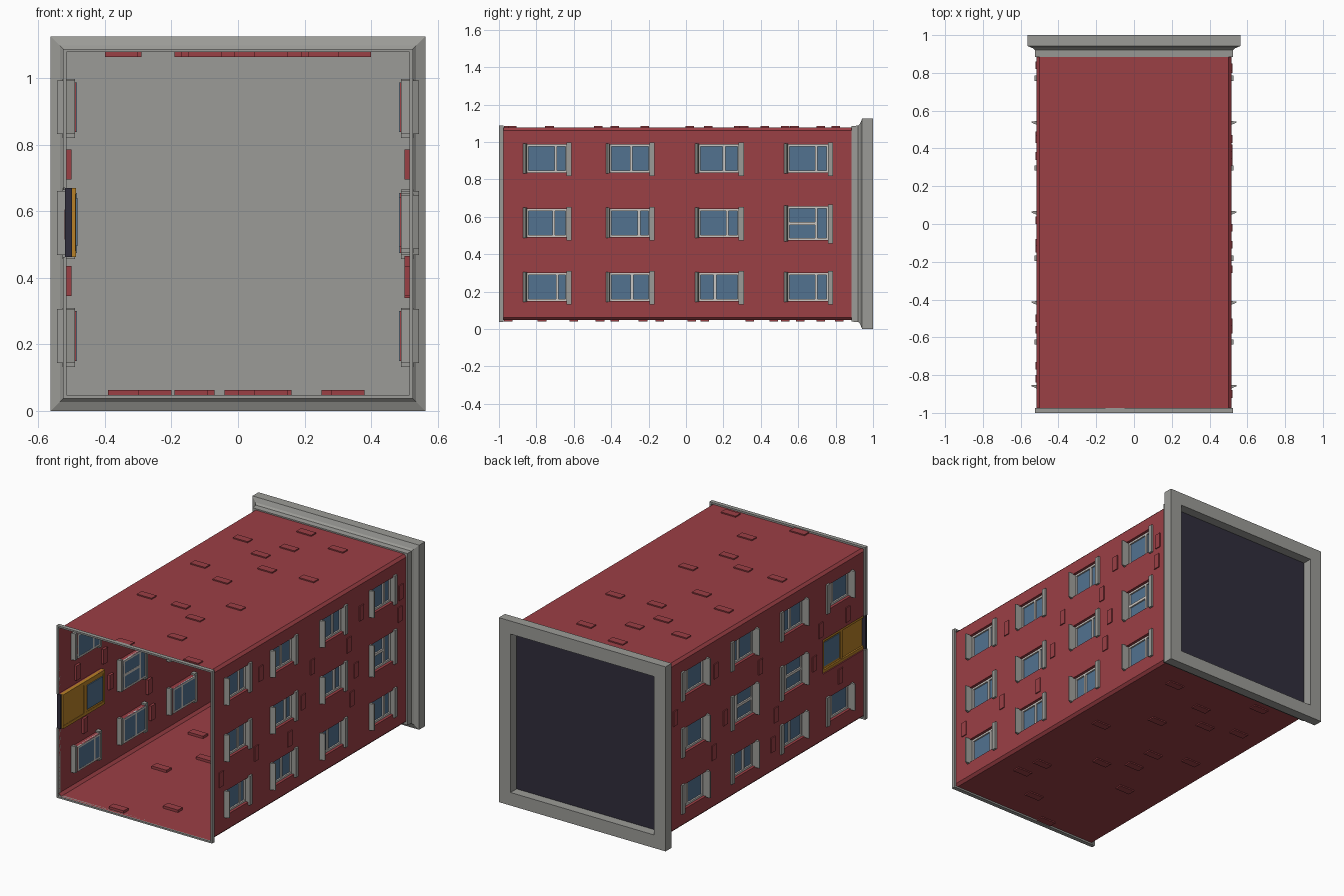
import bpy, bmesh
from mathutils import Vector

if "Cube" in bpy.data.objects:
    bpy.data.objects.remove(bpy.data.objects["Cube"])

CZ = 0.5625      # centre height of the building lying on its side
H = 0.515        # half width of the walls


def material(name, rgb):
    m = bpy.data.materials.new(name)
    m.diffuse_color = (*rgb, 1)
    m.use_nodes = True
    m.node_tree.nodes["Principled BSDF"].inputs["Base Color"].default_value = m.diffuse_color
    return m


RED = material("red brick", (0.33, 0.05, 0.06))
GREY = material("grey stone", (0.33, 0.33, 0.31))
DARK = material("dark roof", (0.03, 0.027, 0.045))
GLASS = material("blue glass", (0.085, 0.17, 0.28))
PALE = material("pale frame", (0.60, 0.57, 0.54))
WOOD = material("brown door", (0.48, 0.22, 0.02))


def finish(bm, name, mats):
    me = bpy.data.meshes.new(name)
    bm.to_mesh(me)
    bm.free()
    for m in mats:
        me.materials.append(m)
    ob = bpy.data.objects.new(name, me)
    bpy.context.collection.objects.link(ob)
    return ob


def box(bm, a, b):
    """Axis aligned box between two corners."""
    r = bmesh.ops.create_cube(bm, size=1)
    for v in r["verts"]:
        v.co = Vector([(p + q) / 2 + c * abs(q - p) for p, q, c in zip(a, b, v.co)])


def quad(bm, pts):
    vs = [bm.verts.new(p) for p in pts]
    return bm.faces.new(vs)


# Window layout: floors along y, columns along z
FLOORS = [-0.853, -0.41, 0.067, 0.543]
ROWS = [(0.15, 0.30), (0.492, 0.643), (0.837, 0.987)]
BIG = (0.475, 0.655)
Y0, Y1, WIN = -0.99, 0.89, 0.22
YCUT = [Y0, -0.52, -0.06, 0.42, Y1]
E = H - 0.015
ZCUT = [CZ - E, 0.39, 0.74, CZ + E]
MULL = {0: (0.75, 0.55, 0.4, 0.7), 1: (0.66, 0.72, 0.7, 0.7), 2: (0.71, 0.53, 0.62, 0.7)}
DOOR = (Y0, -0.585, 0.462, 0.67)


def is_big(s, f, r):
    return r == 1 and (f == 3 if s > 0 else f in (1, 2))


def opening(s, f, r):
    if s < 0 and f == 0 and r == 1:
        return DOOR
    z = BIG if is_big(s, f, r) else ROWS[r]
    return (FLOORS[f], FLOORS[f] + WIN, *z)


def ring(y0, y1, z0, z1):
    return [(y0, z0), (y1, z0), (y1, z1), (y0, z1)]


# Brick shell: open tube with recessed window openings in both sides
bm = bmesh.new()
for s in (1, -1):
    for f in range(4):
        for r in range(3):
            hole = ring(*opening(s, f, r))
            cell = ring(YCUT[f], YCUT[f + 1], ZCUT[r], ZCUT[r + 1])
            for i in range(4):
                j = (i + 1) % 4
                if not (hole[i][0] == hole[j][0] == Y0):
                    quad(bm, [(s * H, *cell[i]), (s * H, *cell[j]), (s * H, *hole[j]), (s * H, *hole[i])])
                    quad(bm, [(s * H, *hole[i]), (s * H, *hole[j]), (s * 0.487, *hole[j]), (s * 0.487, *hole[i])])
    quad(bm, [(-E, Y0, CZ + s * H), (E, Y0, CZ + s * H), (E, Y1, CZ + s * H), (-E, Y1, CZ + s * H)])
    for t in (1, -1):   # chamfered corners
        quad(bm, [(t * E, Y0, CZ + s * H), (t * H, Y0, CZ + s * E),
                  (t * H, Y1, CZ + s * E), (t * E, Y1, CZ + s * H)])
bmesh.ops.remove_doubles(bm, verts=bm.verts, dist=0.0005)
bmesh.ops.recalc_face_normals(bm, faces=bm.faces)
finish(bm, "brick_walls", [RED])

# Roof cornice: square profile swept through widths, dark recessed roof
prof = [(0.523, 0.885), (0.525, 0.92), (0.535, 0.93), (0.5625, 0.942),
        (0.5625, 1.0), (0.483, 1.0), (0.483, 0.942)]
bm = bmesh.new()
loops = [[bm.verts.new((x * w, y, CZ + z * w)) for x, z in ((-1, -1), (1, -1), (1, 1), (-1, 1))]
         for w, y in prof]
for a, b in zip(loops, loops[1:]):
    for i in range(4):
        j = (i + 1) % 4
        bm.faces.new((a[i], a[j], b[j], b[i]))
bm.faces.new(loops[0])
bm.faces.new(loops[-1]).material_index = 1
bmesh.ops.recalc_face_normals(bm, faces=bm.faces)
finish(bm, "roof_cornice", [GREY, DARK])

# Base trim, left open at the door
bm = bmesh.new()
O = 0.525
for s in (1, -1):
    box(bm, (-O, -1, CZ + s * H), (O, -0.975, CZ + s * O))
box(bm, (H, -1, CZ - H), (O, -0.975, CZ + H))
box(bm, (-O, -1, CZ - H), (-H, -0.975, DOOR[2]))
box(bm, (-O, -1, DOOR[3]), (-H, -0.975, CZ + H))
finish(bm, "base_trim", [GREY])


def window(s, f, r):
    """Pale frame, glass, lintel and tapered sill for one opening."""
    y0, y1, z0, z1 = opening(s, f, r)
    tag = f"{'right' if s > 0 else 'left'}_{f + 1}_{r + 1}"
    bm = bmesh.new()
    box(bm, (s * 0.485, y0, z0), (s * 0.489, y1, z1))
    finish(bm, "glass_" + tag, [GLASS])
    bm = bmesh.new()
    a, b, t = s * 0.484, s * 0.498, 0.011
    for z in (z0, z1 - t):
        box(bm, (a, y0, z), (b, y1, z + t))
    for y in (y0, y1 - t):
        box(bm, (a, y, z0), (b, y + t, z1))
    m = y0 + WIN * MULL[r][f]
    box(bm, (a, m - 0.007, z0), (b, m + 0.007, z1))
    if is_big(s, f, r):
        zc = (z0 + z1) / 2
        box(bm, (a, y0, zc - 0.008), (b, m, zc + 0.008))
    finish(bm, "frame_" + tag, [PALE])
    bm = bmesh.new()
    box(bm, (s * 0.49, y1 - 0.005, z0 - 0.018), (s * 0.527, y1 + 0.022, z1 + 0.01))
    sill = [(0.49, y0 - 0.012), (0.515, y0 - 0.018), (0.543, y0 - 0.006), (0.543, y0), (0.49, y0 + 0.003)]
    face = bm.faces.new([bm.verts.new((s * x, y, z0 - 0.006)) for x, y in sill])
    ext = bmesh.ops.extrude_face_region(bm, geom=[face])
    for v in ext["geom"]:
        if isinstance(v, bmesh.types.BMVert):
            v.co.z = z1 + 0.006
    bmesh.ops.recalc_face_normals(bm, faces=bm.faces)
    finish(bm, "stone_trim_" + tag, [GREY])


for s in (1, -1):
    for f in range(4):
        for r in range(3):
            if opening(s, f, r) != DOOR:
                window(s, f, r)

# Door: panel, surround, window light and step
dy0, dy1, dz0, dz1 = DOOR
bm = bmesh.new()
box(bm, (-0.498, dy0, dz0), (-0.488, dy1, dz1))
for z in (dz0, dz1 - 0.018):
    box(bm, (-0.508, dy0, z), (-0.486, dy1, z + 0.018))
box(bm, (-0.508, dy1 - 0.018, dz0), (-0.486, dy1, dz1))
box(bm, (-0.504, -0.79, dz0), (-0.486, -0.77, dz1))
finish(bm, "door", [WOOD])
bm = bmesh.new()
box(bm, (-0.502, -0.76, 0.495), (-0.482, -0.61, 0.64))
finish(bm, "door_glass", [GLASS])
bm = bmesh.new()
box(bm, (-0.52, -1, dz0), (-0.498, -0.985, dz1))
finish(bm, "door_step", [DARK])

# Raised bricks scattered over the four walls
TOP = [(-.34, .53), (-.10, .80), (-.06, .58), (.17, .72), (-.14, .42), (-.34, .12), (-.12, .02), (0, .28),
       (.26, .31), (-.35, -.38), (-.12, -.38), (.14, -.22), (.04, -.47), (-.10, -.95), (.10, -.73), (.35, -.93)]
BOTTOM = [(-.34, .53), (-.25, .82), (.01, .61), (.11, .34), (.30, .72), (-.14, .47), (-.34, .1), (-.12, .03),
          (.33, .1), (-.25, -.38), (-.12, -.14), (.05, -.23), (.30, -.46), (-.14, -.95), (.10, -.77), (.33, -.6)]
RIGHT = [(.45, .89), (.83, .87), (.82, .74), (.40, .56), (.33, .74), (-.02, .74), (-.11, .56),
         (-.24, .385), (-.52, .89), (.36, .40), (-.56, .42), (-.9, .39)]
LEFT = [(.84, .74), (.45, .88), (.36, .56), (.02, .74), (-.1, .22), (-.13, .39), (-.5, .56), (-.56, .74),
        (-.75, .39), (.47, .39), (-.82, .74)]
bm = bmesh.new()
for s, spots in ((1, TOP), (-1, BOTTOM)):
    for x, y in spots:
        box(bm, (x - 0.05, y - 0.023, CZ + s * 0.5), (x + 0.05, y + 0.023, CZ + s * 0.522))
for s, spots in ((1, RIGHT), (-1, LEFT)):
    for y, z in spots:
        box(bm, (s * 0.5, y - 0.02, z - 0.045), (s * 0.521, y + 0.02, z + 0.045))
finish(bm, "raised_bricks", [RED])
